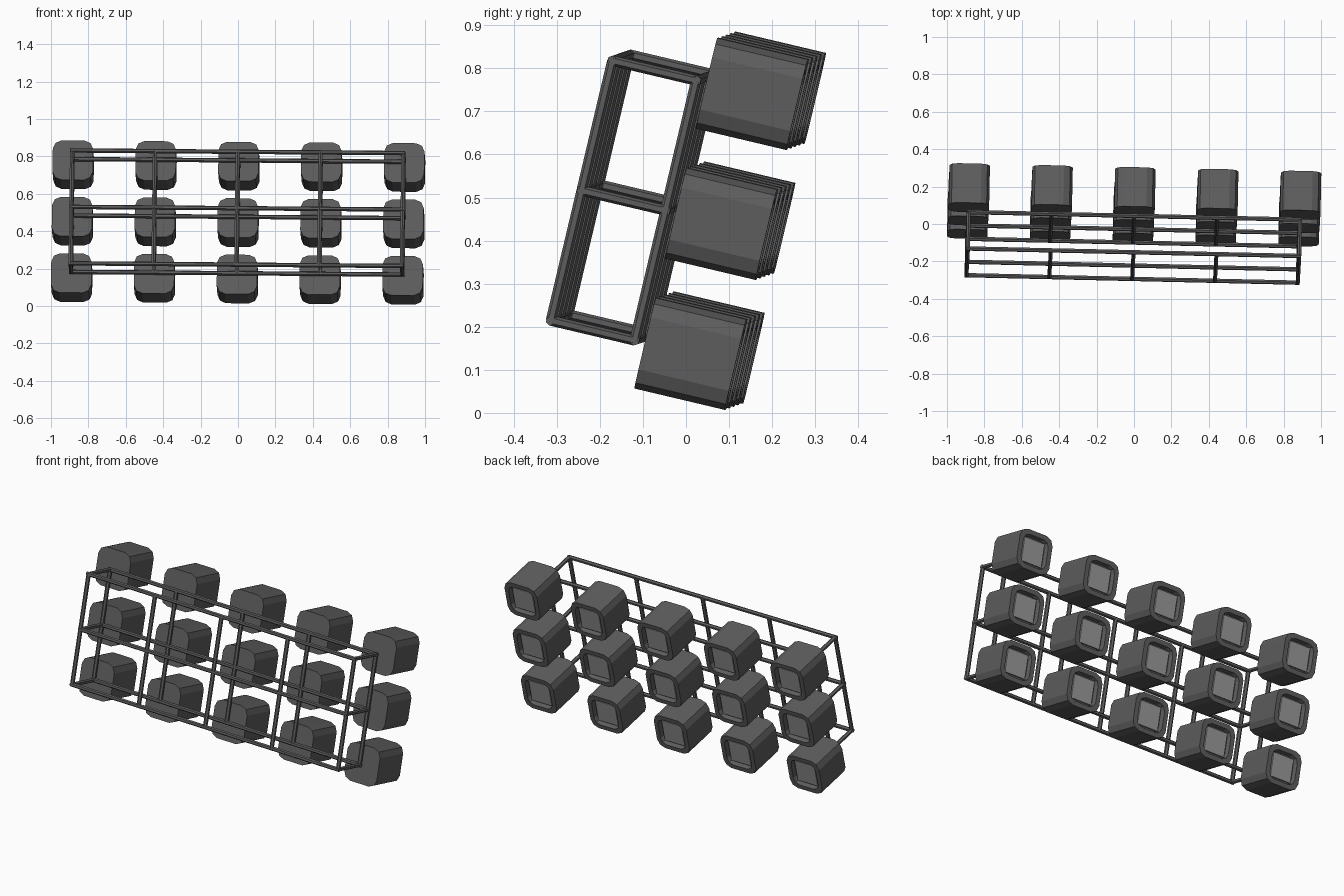
import bpy, bmesh
from mathutils import Vector, Matrix

if "Cube" in bpy.data.objects:
    bpy.data.objects.remove(bpy.data.objects["Cube"])

# Tilted rack axes: X along the rows, V up the rack, D towards the lenses
X = Vector((1, -0.0226, -0.008)).normalized()
D = Vector((0, 0.973, -0.23))
D = (D - X * D.dot(X)).normalized()
V = X.cross(D)
RACK = Matrix((X, D, V)).transposed().to_4x4()
RACK.translation = Vector((-0.004, -0.125, 0.50))

STEP_X, STEP_V = 0.443, 0.31
COLS = [STEP_X * i for i in range(-2, 3)]
ROWS = [STEP_V * i for i in (-1, 0, 1)]
HALF_D = 0.10          # half depth of the frame
BAR_R = 0.012


def material(name, g):
    m = bpy.data.materials.new(name)
    m.diffuse_color = (g, g, g, 1)
    m.use_nodes = True
    m.node_tree.nodes["Principled BSDF"].inputs["Base Color"].default_value = m.diffuse_color
    return m


dark = material("dark_metal", 0.11)
glass = material("lens_grey", 0.32)


def finish(name, bm, mat):
    bmesh.ops.recalc_face_normals(bm, faces=bm.faces)
    me = bpy.data.meshes.new(name)
    bm.to_mesh(me)
    bm.free()
    ob = bpy.data.objects.new(name, me)
    bpy.context.collection.objects.link(ob)
    me.materials.append(mat)
    ob.matrix_world = RACK
    return ob


def bar(bm, a, b):
    a, b = Vector(a), Vector(b)
    d = b - a
    m = Matrix.Translation((a + b) / 2) @ d.to_track_quat('Z', 'Y').to_matrix().to_4x4()
    bmesh.ops.create_cone(bm, cap_ends=True, segments=6, radius1=BAR_R, radius2=BAR_R,
                          depth=d.length, matrix=m)


# Frame: long rails, uprights on both planes, end spacers
rails, posts, spacers = bmesh.new(), bmesh.new(), bmesh.new()
for d in (-HALF_D, HALF_D):
    for v in ROWS:
        bar(rails, (COLS[0] - 0.01, d, v), (COLS[-1] + 0.01, d, v))
    for x in COLS:
        bar(posts, (x, d, ROWS[0]), (x, d, ROWS[-1]))
for x in (COLS[0], COLS[-1]):
    for v in ROWS:
        bar(spacers, (x, -HALF_D, v), (x, HALF_D, v))
finish("frame_rails", rails, dark)
finish("frame_uprights", posts, dark)
finish("frame_end_spacers", spacers, dark)

# Rounded-square lamp section, one quarter turned four times
QUARTER = [(0.108, -0.062), (0.108, 0.062), (0.094, 0.094)]
SECTION = []
for k in range(4):
    for x, v in QUARTER:
        for _ in range(k):
            x, v = -v, x
        SECTION.append((x, v))

# (depth, scale) rings: closed rear, shell, rim, recessed throat
RINGS = [(0.126, 1.0), (0.342, 1.0), (0.342, 0.76), (0.318, 0.70)]
PANE = 0.066


def lamp(bm, cx, cv):
    rings = [[bm.verts.new((cx + x * s, d, cv + v * s)) for x, v in SECTION]
             for d, s in RINGS]
    n = len(SECTION)
    for a, b in zip(rings, rings[1:]):
        for i in range(n):
            bm.faces.new((a[i], a[(i + 1) % n], b[(i + 1) % n], b[i]))
    bm.faces.new(rings[0])
    bm.faces.new(rings[-1])


def pane(bm, cx, cv):
    m = Matrix.Translation((cx, 0.322, cv)) @ Matrix.Diagonal((PANE * 2, 0.012, PANE * 2, 1))
    bmesh.ops.create_cube(bm, size=1, matrix=m)


# Floodlights: a row of housings and lenses per level
for label, v in zip(("lower", "middle", "upper"), ROWS):
    shells, lenses = bmesh.new(), bmesh.new()
    for x in COLS:
        lamp(shells, x, v)
        pane(lenses, x, v)
    finish(label + "_lamp_housings", shells, dark)
    finish(label + "_lamp_lenses", lenses, glass)
